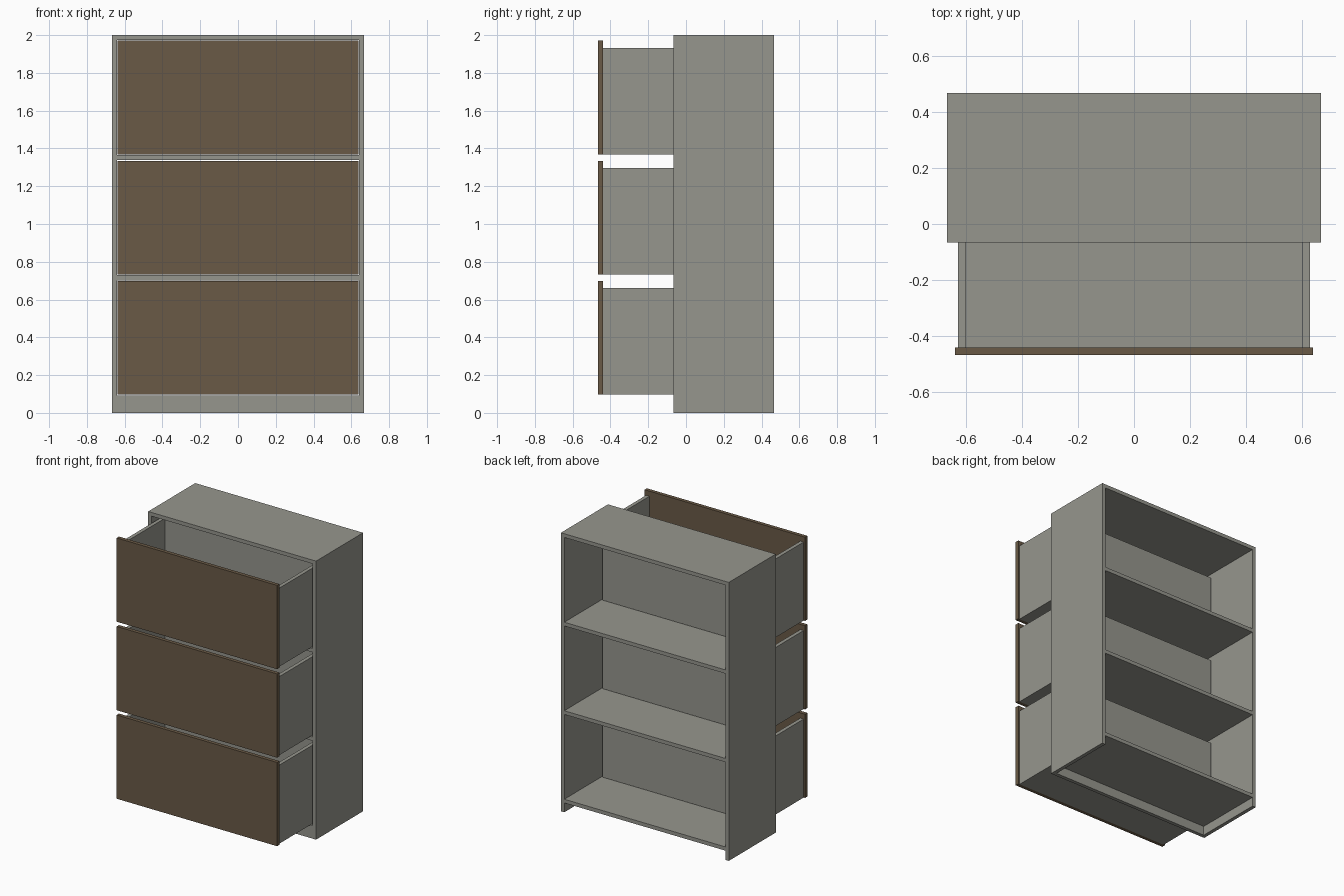
import bpy
import bmesh

if "Cube" in bpy.data.objects:
    bpy.data.objects.remove(bpy.data.objects["Cube"])


def material(name, rgb):
    m = bpy.data.materials.new(name)
    m.diffuse_color = (*rgb, 1)
    m.use_nodes = True
    m.node_tree.nodes["Principled BSDF"].inputs["Base Color"].default_value = m.diffuse_color
    return m


GREY = material("warm_grey", (0.305, 0.305, 0.270))
BROWN = material("dark_brown", (0.144, 0.102, 0.061))


def box(name, x, y, z, mat):
    """Axis-aligned panel from (min, max) ranges."""
    bm = bmesh.new()
    bmesh.ops.create_cube(bm, size=1)
    for v in bm.verts:
        v.co = [r[0] if c < 0 else r[1] for c, r in zip(v.co, (x, y, z))]
    mesh = bpy.data.meshes.new(name)
    bm.to_mesh(mesh)
    bm.free()
    mesh.materials.append(mat)
    ob = bpy.data.objects.new(name, mesh)
    bpy.context.collection.objects.link(ob)
    return ob


T = 0.0267                       # board thickness
W, H = 0.6667, 2.0               # cabinet half width, height
Y0, Y1 = -0.0667, 0.4667         # cabinet front and open back
BASE = 0.0933                    # top of the base board
OPEN = 0.6089                    # height of one drawer opening
IN = W - T                       # inner half width

# Cabinet shell: sides, top, plinth
for side, s in (("left", -1), ("right", 1)):
    box(f"cabinet_side_{side}", sorted((s * IN, s * W)), (Y0, Y1), (0, H), GREY)
box("cabinet_top", (-IN, IN), (Y0, Y1), (H - T, H), GREY)
box("plinth", (-IN, IN), (Y0, Y0 + T), (0, BASE - T), GREY)

# Shelves and pulled-out drawers
FY0, FY1, BY = -0.4667, -0.44, 0.0533
BW = 0.6267                      # drawer box half width
for i in range(3):
    z = BASE + i * (OPEN + T)
    box(f"shelf_{i + 1}", (-IN, IN), (Y0, Y1), (z - T, z), GREY)
    lo, hi = z + 0.0045, z + OPEN - 0.003
    top = hi - 0.0375
    n = f"drawer_{i + 1}"
    box(f"{n}_front", (-0.6373, 0.6373), (FY0, FY1), (lo, hi), BROWN)
    for side, s in (("left", -1), ("right", 1)):
        box(f"{n}_side_{side}", sorted((s * (BW - T), s * BW)), (FY1, BY), (lo, top), GREY)
    box(f"{n}_back", (T - BW, BW - T), (BY - T, BY), (lo, top), GREY)
    box(f"{n}_bottom", (T - BW, BW - T), (FY1, BY - T), (lo, lo + T), GREY)
